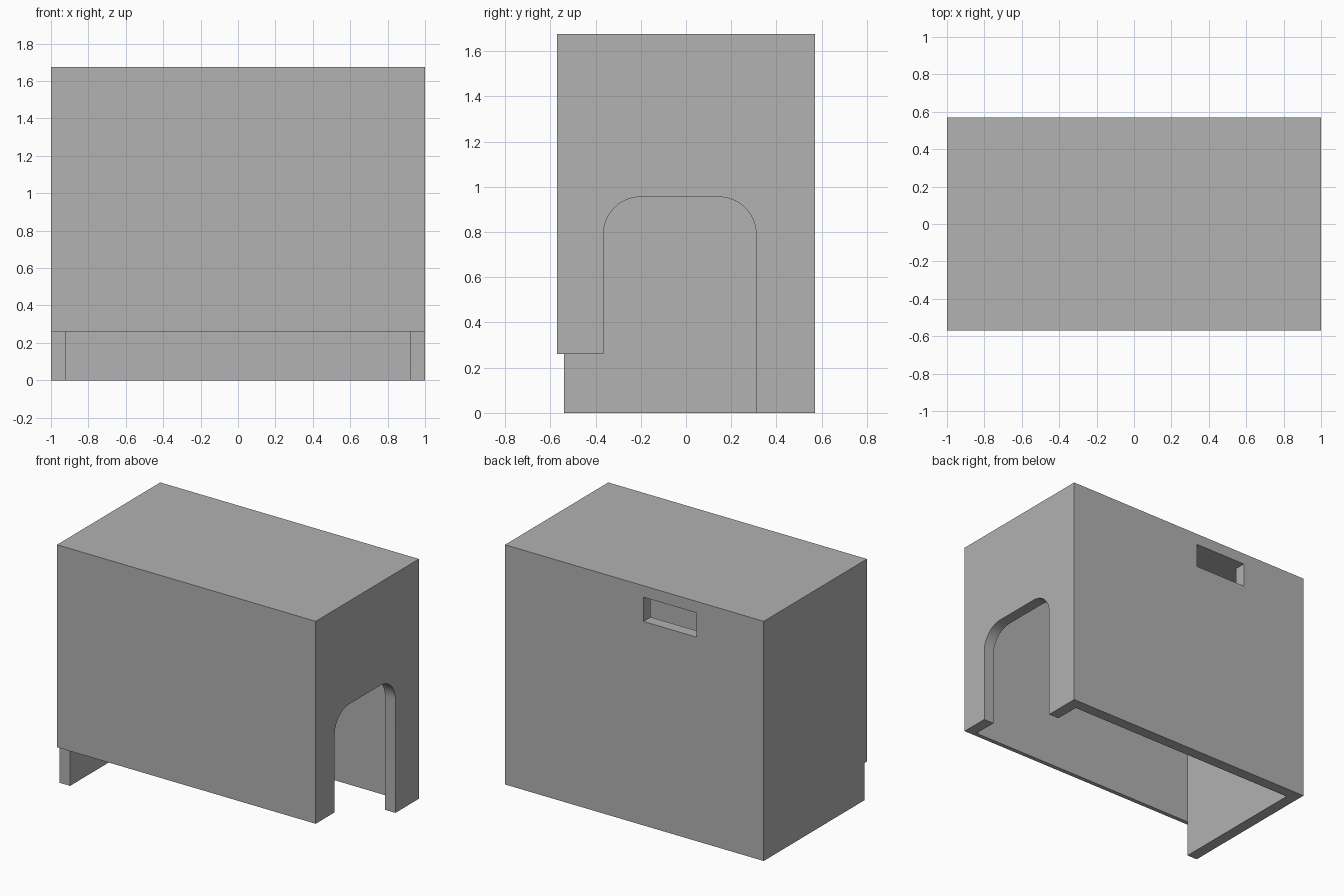
import bpy, bmesh, math
from mathutils import Vector

if "Cube" in bpy.data.objects:
    bpy.data.objects.remove(bpy.data.objects["Cube"], do_unlink=True)

HALF_Y, TOP, WALL = 0.57, 1.675, 0.08
FRONT_IN = -0.54      # inner face of the thin front panel
FRONT_BOTTOM = 0.26   # lower edge of the front panel
CEILING = TOP - WALL

grey = bpy.data.materials.new("plain_grey")
grey.use_nodes = True
colour = (0.445, 0.445, 0.445, 1)
grey.diffuse_color = colour
grey.node_tree.nodes["Principled BSDF"].inputs["Base Color"].default_value = colour


def prism(name, profile, x0, x1):
    """Extrude a (y, z) profile along x."""
    bm = bmesh.new()
    face = bm.faces.new([bm.verts.new((x0, y, z)) for y, z in profile])
    ext = bmesh.ops.extrude_face_region(bm, geom=[face])
    moved = [v for v in ext["geom"] if isinstance(v, bmesh.types.BMVert)]
    bmesh.ops.translate(bm, verts=moved, vec=Vector((x1 - x0, 0, 0)))
    bmesh.ops.recalc_face_normals(bm, faces=bm.faces)
    mesh = bpy.data.meshes.new(name)
    bm.to_mesh(mesh)
    bm.free()
    mesh.materials.append(grey)
    obj = bpy.data.objects.new(name, mesh)
    bpy.context.collection.objects.link(obj)
    return obj


def box(name, x0, x1, y0, y1, z0, z1):
    return prism(name, [(y0, z0), (y1, z0), (y1, z1), (y0, z1)], x0, x1)


def arc(cy, cz, r, start, end, steps=12):
    angles = [math.radians(start + (end - start) * i / steps) for i in range(steps + 1)]
    return [(cy + r * math.cos(a), cz + r * math.sin(a)) for a in angles]


# Outer cover
cover = box("cover", -1, 1, -HALF_Y, HALF_Y, 0, TOP)

# Side doorway with rounded top, running out under the short front post
y0, y1, door_top, r = -0.365, 0.31, 0.955, 0.165
doorway = [(y1, -0.1)]
doorway += arc(y1 - r, door_top - r, r, 0, 90)
doorway += arc(y0 + r, door_top - r, r, 90, 180)
doorway += [(y0, FRONT_BOTTOM), (-0.7, FRONT_BOTTOM), (-0.7, -0.1)]

cutters = [
    box("cavity_cutter", WALL - 1, 1 - WALL, FRONT_IN, HALF_Y - WALL, -0.1, CEILING),
    box("front_gap_cutter", -1.1, 0.95, -0.7, FRONT_IN, -0.1, FRONT_BOTTOM),
    prism("doorway_cutter", doorway, 0.8, 1.1),
    box("hand_slot_cutter", -0.48, -0.07, 0.4, 0.7, 1.425, CEILING),
]

bpy.ops.object.select_all(action="DESELECT")
bpy.context.view_layer.objects.active = cover
cover.select_set(True)
for cutter in cutters:
    cutter.hide_render = True
    mod = cover.modifiers.new(cutter.name, "BOOLEAN")
    mod.operation = "DIFFERENCE"
    mod.solver = "EXACT"
    mod.object = cutter
    bpy.ops.object.modifier_apply(modifier=mod.name)
    bpy.data.objects.remove(cutter, do_unlink=True)

# Smooth only the rounded doorway corners
bpy.ops.object.shade_smooth_by_angle(angle=math.radians(30))
